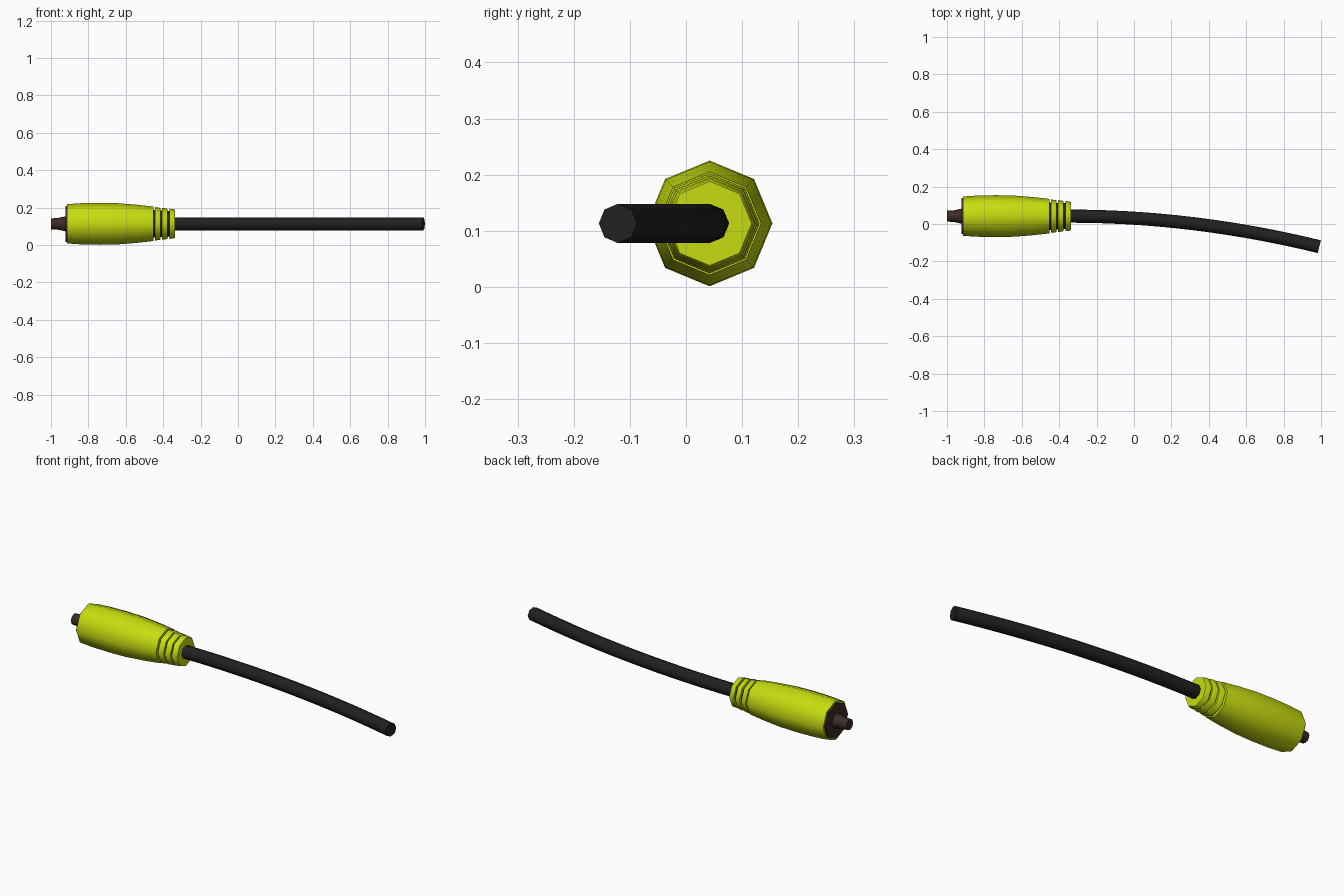
import bpy, bmesh, math
from mathutils import Vector

if "Cube" in bpy.data.objects:
    bpy.data.objects.remove(bpy.data.objects["Cube"], do_unlink=True)

SIDES = 8
AXIS_Y, AXIS_Z = 0.042, 0.113


def material(name, rgb):
    m = bpy.data.materials.new(name)
    m.use_nodes = True
    m.diffuse_color = (*rgb, 1)
    m.node_tree.nodes["Principled BSDF"].inputs["Base Color"].default_value = (*rgb, 1)
    return m


lime = material("lime plastic", (0.57, 0.72, 0.005))
black = material("black rubber", (0.015, 0.015, 0.015))
brown = material("brown metal", (0.046, 0.025, 0.018))


def loft(name, sections, mat):
    """Capped octagonal tube; each section is (x, y, heading, radius)."""
    bm = bmesh.new()
    rings = []
    for x, y, heading, r in sections:
        side = Vector((-math.sin(heading), math.cos(heading), 0))
        ring = []
        for i in range(SIDES):
            a = 2 * math.pi * i / SIDES
            ring.append(bm.verts.new(Vector((x, y, AXIS_Z)) + side * r * math.cos(a)
                                     + Vector((0, 0, r * math.sin(a)))))
        rings.append(ring)
    for a, b in zip(rings, rings[1:]):
        for i in range(SIDES):
            j = (i + 1) % SIDES
            bm.faces.new((a[i], a[j], b[j], b[i]))
    bm.faces.new(rings[0])
    bm.faces.new(rings[-1])
    bmesh.ops.recalc_face_normals(bm, faces=bm.faces)
    mesh = bpy.data.meshes.new(name)
    bm.to_mesh(mesh)
    bm.free()
    mesh.materials.append(mat)
    obj = bpy.data.objects.new(name, mesh)
    bpy.context.collection.objects.link(obj)
    bpy.ops.object.select_all(action="DESELECT")
    obj.select_set(True)
    bpy.context.view_layer.objects.active = obj
    bpy.ops.object.shade_smooth_by_angle(angle=math.radians(50))
    return obj


def turned(name, profile, mat):
    """Straight part on the plug axis from (x, radius) pairs."""
    return loft(name, [(x, AXIS_Y, 0, r) for x, r in profile], mat)


# Plug grip, gently barrelled
turned("plug_grip", [(-0.915, 0.105), (-0.84, 0.110), (-0.74, 0.112), (-0.64, 0.110),
                     (-0.54, 0.102), (-0.452, 0.092)], lime)

# Strain relief rings on a dark core
turned("relief_core", [(-0.46, 0.074), (-0.35, 0.068)], black)
for i in range(3):
    x = -0.443 + 0.038 * i
    r = 0.089 - 0.004 * i
    turned(f"relief_ring_{i + 1}", [(x, r), (x + 0.024, r - 0.003), (x + 0.029, r - 0.006)], lime)

# Contact plate and centre pin
turned("contact_plate", [(-0.922, 0.096), (-0.91, 0.096)], brown)
turned("centre_pin", [(-1.0, 0.029), (-0.965, 0.031), (-0.918, 0.041)], brown)

# Cable bending sideways along a parabola
START, END, BEND, STEPS = -0.345, 0.991, 0.0915, 14
path = []
for i in range(STEPS + 1):
    run = (END - START) * i / STEPS
    path.append((START + run, AXIS_Y - BEND * run * run, math.atan(-2 * BEND * run), 0.035))
loft("cable", path, black)
